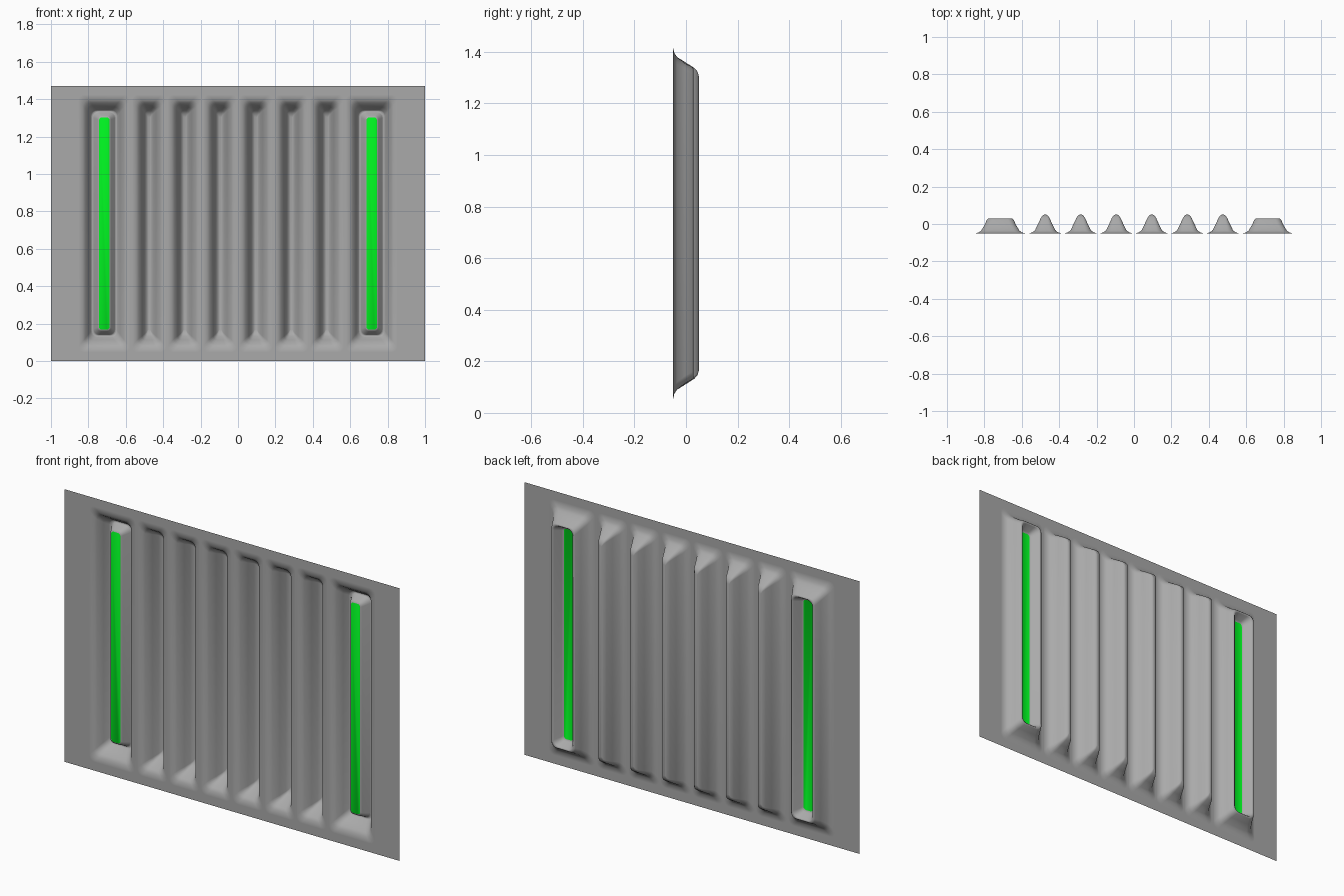
import bpy, bmesh, math

if "Cube" in bpy.data.objects:
    bpy.data.objects.remove(bpy.data.objects["Cube"])

MID_Z, HEIGHT, BASE_Y = 0.735, 1.47, -0.05


def ring(bm, cx, w, l, y, segs=4):
    """Rounded rectangle of half width w and half length l at depth y."""
    r = min(w * 0.55, 0.03)
    verts = []
    for i, (sx, sz) in enumerate([(1, 1), (-1, 1), (-1, -1), (1, -1)]):
        for k in range(segs + 1):
            a = math.pi / 2 * (i + k / segs)
            verts.append(bm.verts.new((cx + sx * (w - r) + r * math.cos(a), y,
                                       MID_Z + sz * (l - r) + r * math.sin(a))))
    return verts


def loop_edges(bm, verts):
    return [bm.edges.new((v, verts[(i + 1) % len(verts)])) for i, v in enumerate(verts)]


def pressing(bm, cx, profile, floor_material):
    """Nested rings stepping into the sheet; returns the outer edges."""
    rings = [ring(bm, cx, *p) for p in profile]
    edges = loop_edges(bm, rings[0])
    for a, b in zip(rings, rings[1:]):
        n = len(a)
        for i in range(n):
            j = (i + 1) % n
            bm.faces.new((a[i], a[j], b[j], b[i]))
    bm.faces.new(rings[-1]).material_index = floor_material
    return edges


def material(name, color):
    mat = bpy.data.materials.new(name)
    mat.diffuse_color = (*color, 1)
    mat.use_nodes = True
    mat.node_tree.nodes["Principled BSDF"].inputs["Base Color"].default_value = mat.diffuse_color
    return mat


# half width, half length, depth of each step
rib = [(0.091, 0.689, -0.05), (0.086, 0.681, -0.05), (0.07, 0.66, -0.045),
       (0.055, 0.645, -0.035), (0.037, 0.622, 0.002), (0.023, 0.602, 0.033),
       (0.014, 0.588, 0.045), (0.006, 0.57, 0.05)]
trough = [(0.138, 0.689, -0.05), (0.133, 0.681, -0.05), (0.115, 0.66, -0.045),
          (0.102, 0.645, -0.035), (0.084, 0.622, -0.005), (0.071, 0.606, 0.024),
          (0.064, 0.6, 0.03), (0.056, 0.594, 0.024), (0.036, 0.576, -0.014),
          (0.028, 0.567, -0.02)]
TROUGH_X = 0.715

# pressed sheet with six ribs and two green-floored troughs
bm = bmesh.new()
border = [bm.verts.new((x, BASE_Y, z)) for x, z in
          [(-1, 0), (1, 0), (1, HEIGHT), (-1, HEIGHT)]]
edges = loop_edges(bm, border)
for i in range(6):
    edges += pressing(bm, -0.475 + 0.19 * i, rib, 0)
for s in (-1, 1):
    edges += pressing(bm, s * TROUGH_X, trough, 1)
bmesh.ops.triangle_fill(bm, edges=edges, use_beauty=True, normal=(0, -1, 0))
bmesh.ops.recalc_face_normals(bm, faces=bm.faces)
if max(bm.faces, key=lambda f: f.calc_area()).normal.y > 0:
    bmesh.ops.reverse_faces(bm, faces=bm.faces)
for f in bm.faces:
    f.smooth = True

mesh = bpy.data.meshes.new("pressed_panel")
bm.to_mesh(mesh)
bm.free()
panel = bpy.data.objects.new("pressed_panel", mesh)
bpy.context.collection.objects.link(panel)
mesh.materials.append(material("dark_grey", (0.4, 0.4, 0.4)))
mesh.materials.append(material("green", (0.0, 0.9, 0.015)))
